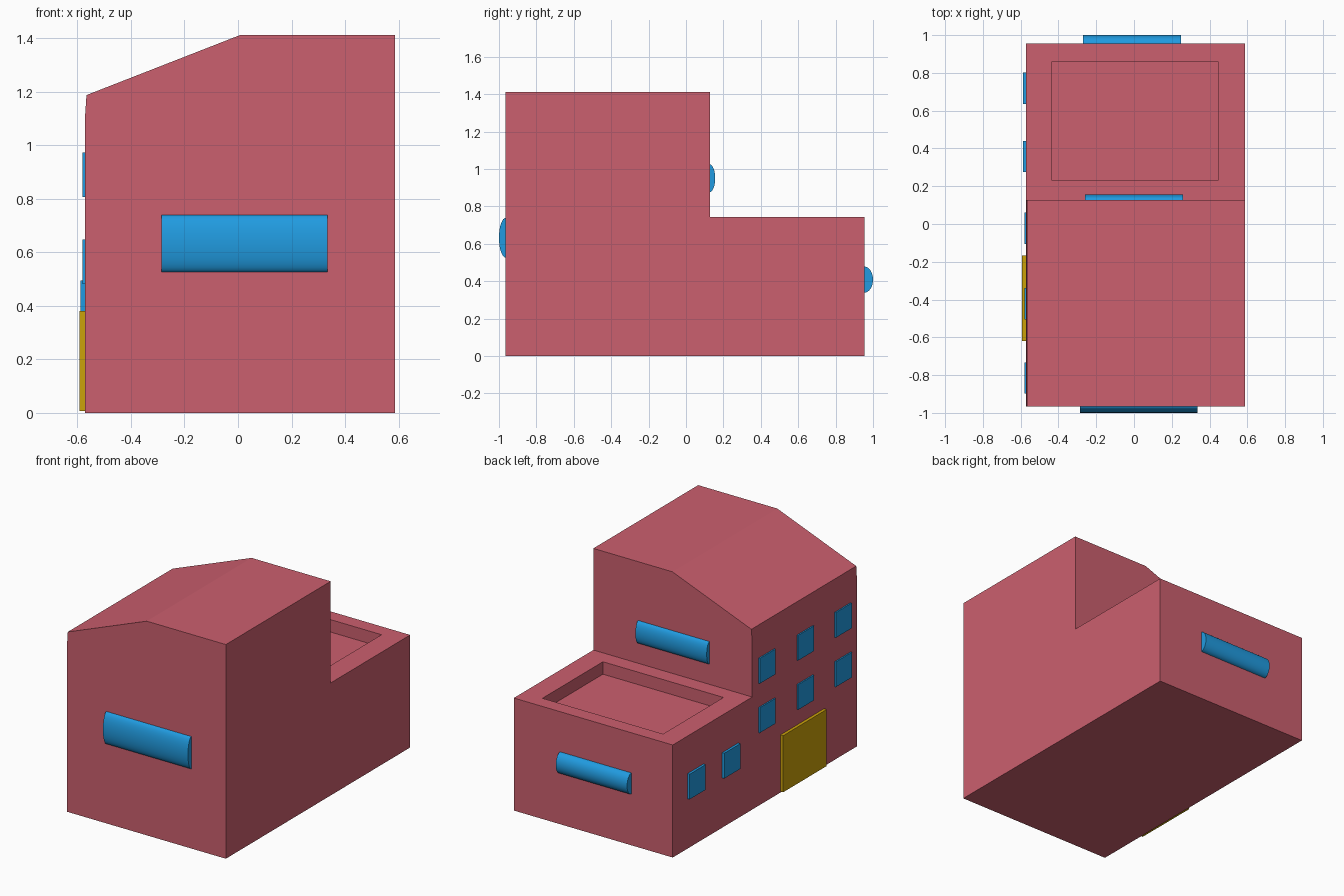
import bpy, bmesh, math

if "Cube" in bpy.data.objects:
    bpy.data.objects.remove(bpy.data.objects["Cube"])


def material(name, color):
    m = bpy.data.materials.new(name)
    m.diffuse_color = (*color, 1)
    m.use_nodes = True
    m.node_tree.nodes["Principled BSDF"].inputs["Base Color"].default_value = m.diffuse_color
    return m


RED = material("wall_red", (0.60, 0.115, 0.157))
BLUE = material("glass_blue", (0.015, 0.33, 0.75))
GOLD = material("door_gold", (0.60, 0.36, 0.003))


def prism(name, points, offset, mat=None):
    """Extrude a closed polygon of 3D points along an offset vector."""
    bm = bmesh.new()
    face = bm.faces.new([bm.verts.new(p) for p in points])
    ext = bmesh.ops.extrude_face_region(bm, geom=[face])["geom"]
    bmesh.ops.translate(bm, vec=offset,
                        verts=[g for g in ext if isinstance(g, bmesh.types.BMVert)])
    bmesh.ops.recalc_face_normals(bm, faces=bm.faces)
    mesh = bpy.data.meshes.new(name)
    bm.to_mesh(mesh)
    bm.free()
    ob = bpy.data.objects.new(name, mesh)
    bpy.context.collection.objects.link(ob)
    if mat:
        mesh.materials.append(mat)
    return ob


def box(name, x, y, z, mat=None):
    pts = [(x[0], y[0], z[0]), (x[1], y[0], z[0]), (x[1], y[1], z[0]), (x[0], y[1], z[0])]
    return prism(name, pts, (0, 0, z[1] - z[0]), mat)


def cut(target, cutter):
    cutter.hide_render = True
    cutter.hide_set(True)
    mod = target.modifiers.new(cutter.name, 'BOOLEAN')
    mod.operation = 'DIFFERENCE'
    mod.solver = 'EXACT'
    mod.object = cutter


def bar_window(name, x, y, z, ry, rz):
    """Rounded window: a flattened cylinder half sunk into the wall."""
    bpy.ops.mesh.primitive_cylinder_add(vertices=32, radius=1, depth=x[1] - x[0],
                                        location=(sum(x) / 2, y, z),
                                        rotation=(0, math.pi / 2, 0))
    ob = bpy.context.object
    ob.name = name
    ob.scale = (rz, ry, 1)
    bpy.ops.object.transform_apply(location=False, rotation=True, scale=True)
    bpy.ops.object.shade_smooth_by_angle(angle=math.radians(30))
    ob.data.materials.append(BLUE)


# Building body: stepped side profile across the width
X0, X1 = -0.572, 0.587
side = [(-0.965, 0), (0.955, 0), (0.955, 0.742), (0.127, 0.742), (0.127, 1.412), (-0.965, 1.412)]
body = prism("building_body", [(X0, y, z) for y, z in side], (X1 - X0, 0, 0), RED)

# Sloped roof side and sunken terrace
slope = [(-0.8, 1.095), (X0, 1.095), (-0.566, 1.187), (0.01, 1.412), (0.01, 1.6), (-0.8, 1.6)]
cut(body, prism("roof_cutter", [(x, -1.2, z) for x, z in slope], (0, 1.5, 0)))
cut(body, box("terrace_cutter", (-0.435, 0.445), (0.23, 0.86), (0.66, 0.9)))

# Rounded bar windows on front, upper back and lower back walls
bar_window("front_window", (-0.285, 0.335), -0.963, 0.632, 0.037, 0.107)
bar_window("upper_back_window", (-0.26, 0.26), 0.125, 0.95, 0.031, 0.075)
bar_window("lower_back_window", (-0.27, 0.25), 0.952, 0.408, 0.048, 0.07)

# Small windows on the left wall
S = 0.083
for row, z in enumerate((0.565, 0.89)):
    for col, y in enumerate((-0.815, -0.422, -0.022)):
        box(f"side_window_{row}_{col}", (-0.581, -0.56), (y - S, y + S), (z - S, z + S), BLUE)
for col, y in enumerate((0.357, 0.718)):
    box(f"low_side_window_{col}", (-0.588, -0.56), (y - S, y + S), (0.412 - S, 0.412 + S), BLUE)

# Door
box("door", (-0.592, -0.56), (-0.62, -0.167), (0.007, 0.38), GOLD)
